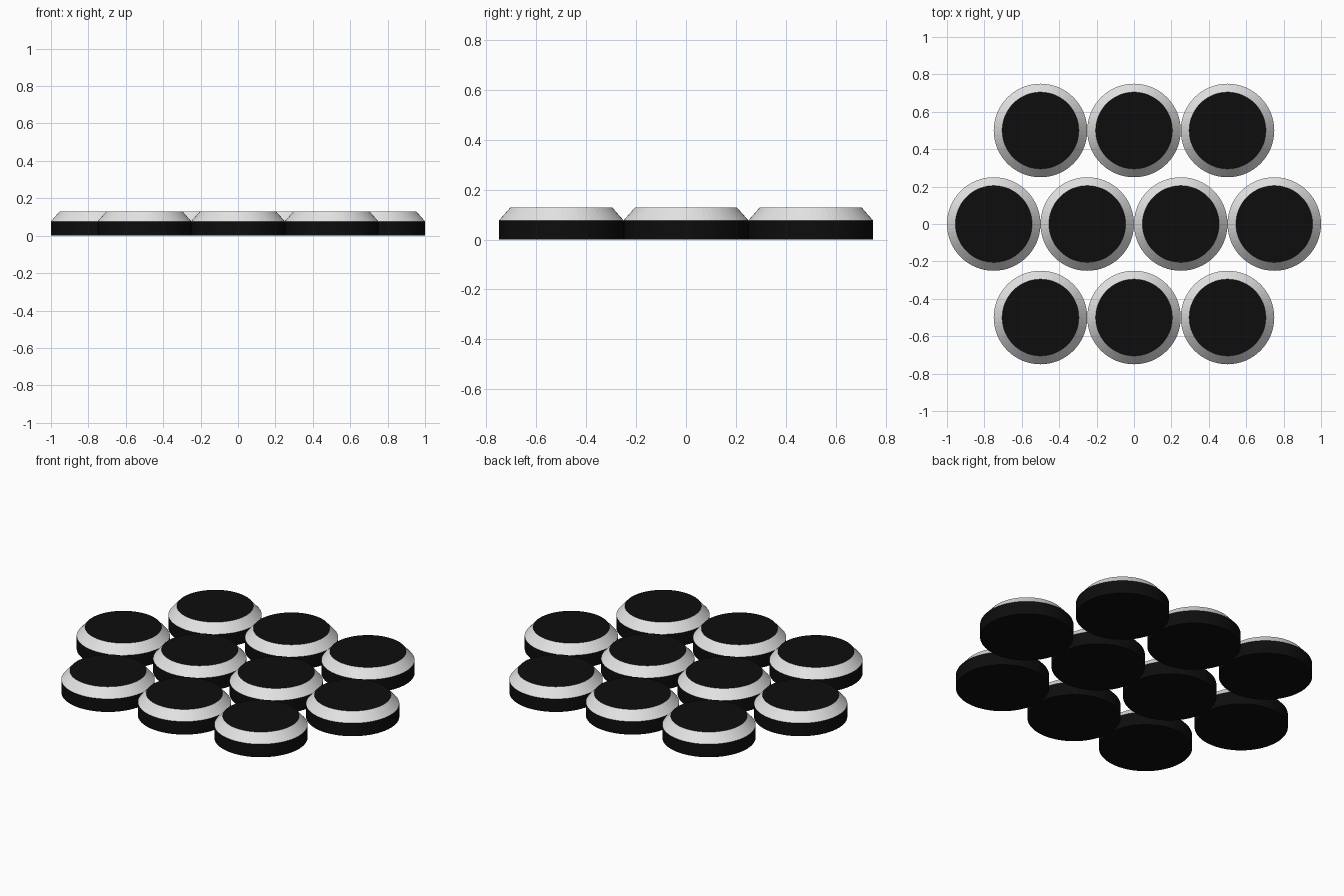
import bpy, bmesh, math

if "Cube" in bpy.data.objects:
    bpy.data.objects.remove(bpy.data.objects["Cube"])

SIDES = 64
R, R_TOP = 0.25, 0.205
Z_RIM, Z_TOP = 0.077, 0.128


def material(name, v):
    m = bpy.data.materials.new(name)
    m.diffuse_color = (v, v, v, 1)
    m.use_nodes = True
    m.node_tree.nodes["Principled BSDF"].inputs["Base Color"].default_value = m.diffuse_color
    return m


black = material("black", 0.004)
light = material("light grey", 0.78)

# One puck: straight black wall, light chamfered rim, black top
bm = bmesh.new()
rings = []
for r, z in [(R, 0), (R, Z_RIM), (R_TOP, Z_TOP)]:
    rings.append([bm.verts.new((r * math.cos(2 * math.pi * i / SIDES),
                                r * math.sin(2 * math.pi * i / SIDES), z))
                  for i in range(SIDES)])
for band, (lo, hi) in enumerate(zip(rings, rings[1:])):
    for i in range(SIDES):
        j = (i + 1) % SIDES
        bm.faces.new((lo[i], lo[j], hi[j], hi[i])).material_index = band
bm.faces.new(rings[-1])
bm.faces.new(rings[0][::-1])
mesh = bpy.data.meshes.new("puck")
bm.to_mesh(mesh)
bm.free()
mesh.materials.append(black)
mesh.materials.append(light)

# Three staggered rows of touching pucks
for row, (count, y) in enumerate([(3, -0.5), (4, 0), (3, 0.5)]):
    for i in range(count):
        ob = bpy.data.objects.new(f"puck_row{row + 1}_{i + 1}", mesh)
        ob.location = ((i - (count - 1) / 2) * 2 * R, y, 0)
        bpy.context.collection.objects.link(ob)
